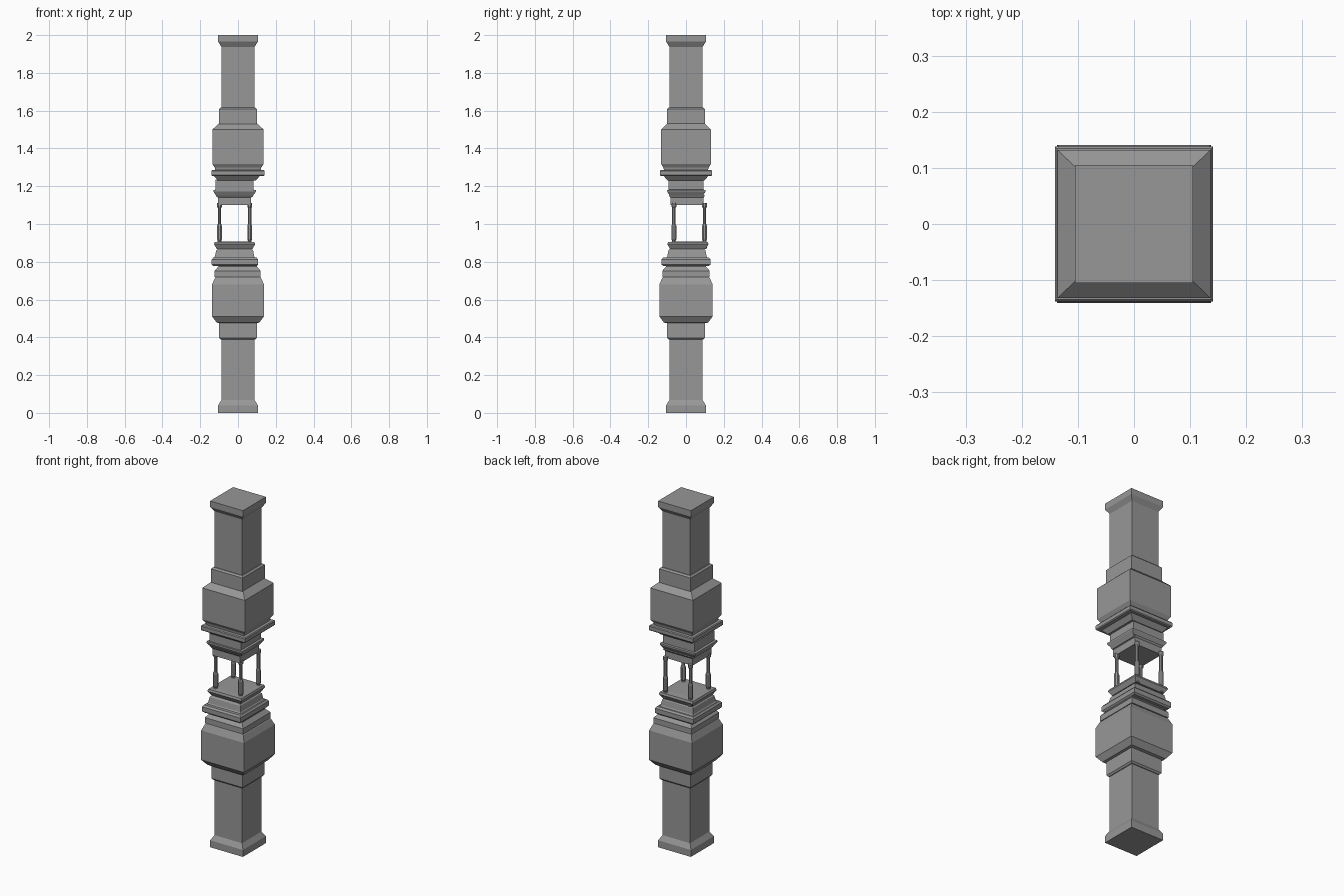
import bpy, bmesh, math

cube = bpy.data.objects.get("Cube")
if cube:
    bpy.data.objects.remove(cube, do_unlink=True)

GREY = (0.31, 0.31, 0.31, 1)
stone = bpy.data.materials.new("grey stone")
stone.use_nodes = True
stone.diffuse_color = GREY
bsdf = next(n for n in stone.node_tree.nodes if n.type == 'BSDF_PRINCIPLED')
bsdf.inputs["Base Color"].default_value = GREY
bsdf.inputs["Roughness"].default_value = 0.8


def loft(name, profile, centre=(0, 0), sides=4, depth=1.0):
    """Stack rings of (half width, height) into a closed solid."""
    bm = bmesh.new()
    grow = 1 / math.cos(math.pi / sides)
    rings = []
    for half, z in profile:
        ring = []
        for i in range(sides):
            a = (i + 0.5) * math.tau / sides
            ring.append(bm.verts.new((centre[0] + half * grow * math.cos(a),
                                      centre[1] + half * grow * depth * math.sin(a), z)))
        rings.append(ring)
    for low, high in zip(rings, rings[1:]):
        for i in range(sides):
            j = (i + 1) % sides
            bm.faces.new((low[i], low[j], high[j], high[i]))
    bm.faces.new(rings[0][::-1])
    bm.faces.new(rings[-1])
    bmesh.ops.recalc_face_normals(bm, faces=bm.faces)
    mesh = bpy.data.meshes.new(name)
    bm.to_mesh(mesh)
    bm.free()
    mesh.materials.append(stone)
    obj = bpy.data.objects.new(name, mesh)
    bpy.context.collection.objects.link(obj)
    return obj


# Lower shaft with its flared foot and collar
loft("lower_shaft", [(.105, 0), (.105, .04), (.088, .068), (.088, .4)])
loft("lower_collar", [(.092, .388), (.1, .397), (.1, .485)])

# Lower bulging block and the mouldings on it
loft("lower_block", [(.1, .475), (.113, .478), (.137, .51), (.137, .68),
                     (.122, .715), (.11, .725)], depth=1.03)
loft("lower_moulding", [(.122, .72), (.122, .752), (.102, .775), (.1, .795)],
     centre=(-.002, 0), depth=1.03)
loft("lower_plate", [(.115, .778), (.123, .786), (.123, .812), (.115, .822)],
     centre=(-.016, 0), depth=1.06)

# Stepped lantern base
loft("lantern_base", [(.115, .815), (.104, .828), (.098, .86), (.086, .872),
                      (.086, .88)], centre=(-.018, .005))
loft("lantern_sill", [(.094, .868), (.109, .893), (.105, .905), (.07, .907)],
     centre=(-.018, .01))

# Four slim posts, thicker in the lower half
post = [(.013, .87), (.013, .9), (.009, .91), (.013, .92), (.013, .99),
        (.009, 1.0), (.009, 1.085), (.013, 1.092), (.013, 1.11)]
for x, side in ((-.098, "right"), (.062, "left")):
    for y, end in ((-.064, "front"), (.098, "back")):
        loft(f"lantern_post_{end}_{side}", post, centre=(x, y), sides=8)

# Lantern roof, flared tray and neck
loft("lantern_roof", [(.088, 1.1), (.088, 1.14), (.096, 1.15)], centre=(-.018, .005))
loft("flared_tray", [(.094, 1.143), (.098, 1.15), (.113, 1.172), (.113, 1.18),
                     (.09, 1.183)], centre=(-.018, .002), depth=.9)
loft("neck", [(.1, 1.175), (.1, 1.235)], centre=(-.018, 0), depth=.92)
loft("neck_flare", [(.1, 1.23), (.125, 1.258)], centre=(-.006, 0), depth=.97)

# Upper plate and block
loft("upper_plate", [(.137, 1.255), (.141, 1.26), (.141, 1.28), (.137, 1.285)],
     depth=.98)
loft("upper_block", [(.12, 1.283), (.123, 1.298), (.136, 1.318), (.136, 1.5),
                     (.101, 1.532)], depth=.97)

# Upper shaft with its collar and flared cap
loft("upper_collar", [(.101, 1.525), (.101, 1.608), (.092, 1.616)])
loft("upper_shaft", [(.088, 1.6), (.088, 1.938), (.105, 1.965), (.105, 2)])
